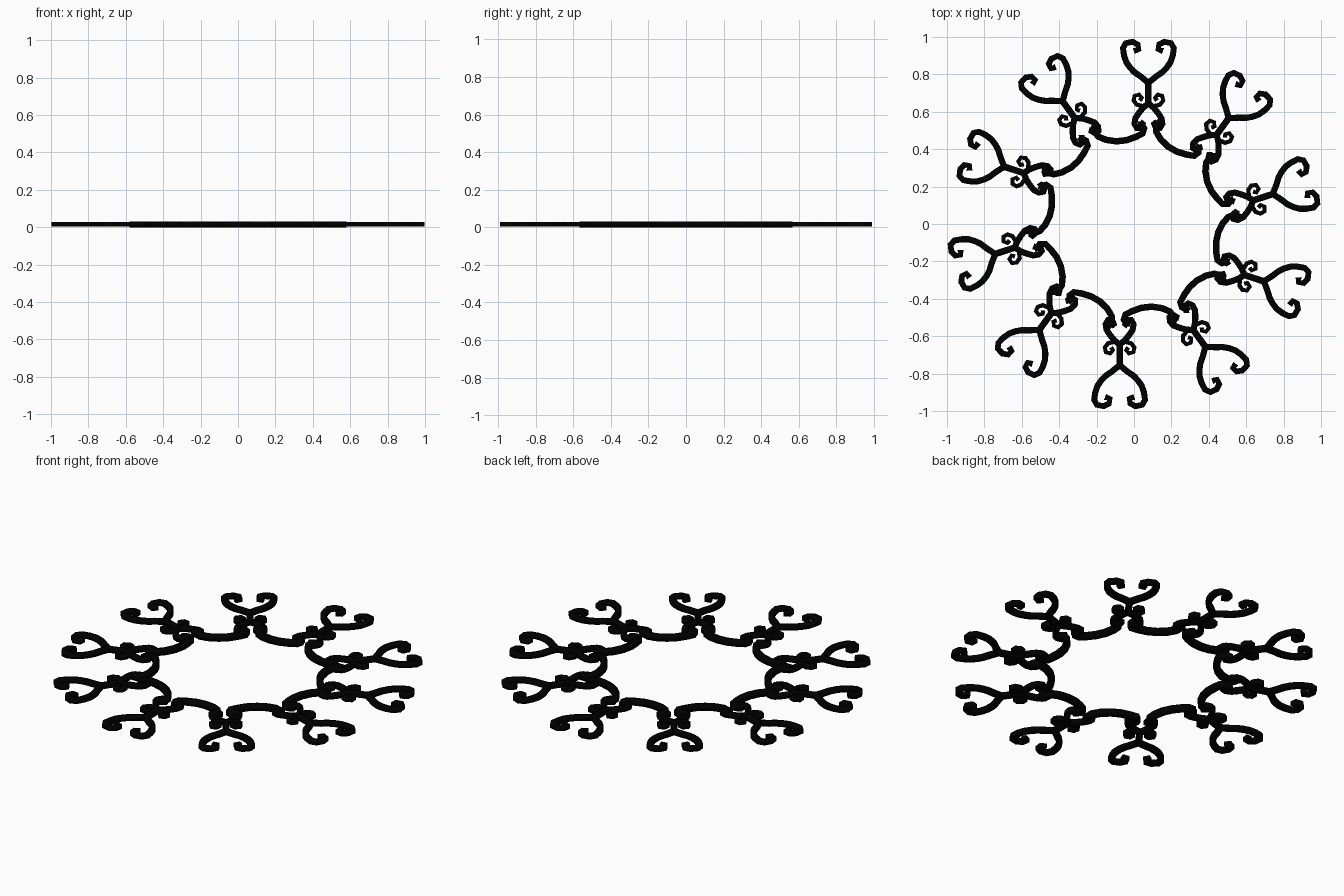
import bpy, math
from mathutils import Matrix, Vector

if "Cube" in bpy.data.objects:
    bpy.data.objects.remove(bpy.data.objects["Cube"])

COUNT = 10        # motifs around the ring
AXIS = 0.077      # x of the vertical axis of the top motif
MID_Z = 0.016

black = bpy.data.materials.new("black_iron")
black.diffuse_color = (0, 0, 0, 1)
black.use_nodes = True
black.node_tree.nodes["Principled BSDF"].inputs["Base Color"].default_value = black.diffuse_color


def bar_section(width, height):
    """Rectangular cross-section of a flat iron bar."""
    cu = bpy.data.curves.new("bar_section", 'CURVE')
    sp = cu.splines.new('POLY')
    sp.points.add(3)
    sp.use_cyclic_u = True
    for p, (a, b) in zip(sp.points, [(-1, -1), (1, -1), (1, 1), (-1, 1)]):
        p.co = (a * width / 2, b * height / 2, 0, 1)
    ob = bpy.data.objects.new("bar_section", cu)
    bpy.context.collection.objects.link(ob)
    ob.hide_render = True
    return ob


def scroll(name, paths, width, height):
    """Sweep a flat bar along each path and repeat it around the ring."""
    section = bar_section(width, height)
    cu = bpy.data.curves.new(name, 'CURVE')
    cu.dimensions = '3D'
    cu.twist_mode = 'Z_UP'
    cu.bevel_mode = 'OBJECT'
    cu.bevel_object = section
    cu.use_fill_caps = True
    for k in range(COUNT):
        rot = Matrix.Rotation(k * 2 * math.pi / COUNT, 3, 'Z')
        for path in paths:
            sp = cu.splines.new('POLY')
            sp.points.add(len(path) - 1)
            for p, (x, y) in zip(sp.points, path):
                p.co = (*(rot @ Vector((x, y, MID_Z))), 1)
    ob = bpy.data.objects.new(name, cu)
    bpy.context.collection.objects.link(ob)
    bpy.ops.object.select_all(action='DESELECT')
    ob.select_set(True)
    bpy.context.view_layer.objects.active = ob
    bpy.ops.object.convert(target='MESH')
    ob = bpy.context.object
    ob.data.materials.clear()
    ob.data.materials.append(black)
    bpy.data.objects.remove(section)
    return ob


def both(half):
    """Left and right copies of a half profile given as (offset, y)."""
    return [[(AXIS + s * d, y) for d, y in half] for s in (-1, 1)]


# open heart on the outside
scroll("outer_heart", both([
    (0, .755), (.043, .79), (.075, .812), (.098, .836), (.118, .865),
    (.130, .9), (.136, .94), (.121, .967), (.085, .974), (.057, .96),
    (.052, .934), (.078, .925)]), .033, .026)

# short stem joining both hearts
scroll("stem", [[(AXIS, .775), (AXIS, .63)]], .035, .026)

# pair of little curls beside the stem
scroll("small_curl", both([
    (.004, .635), (.03, .63), (.062, .638), (.079, .66), (.074, .685),
    (.05, .692), (.035, .675), (.046, .66)]), .024, .026)

# inner heart
scroll("inner_heart", both([
    (0, .645), (.028, .622), (.05, .595), (.07, .565), (.075, .535),
    (.062, .512), (.038, .512), (.028, .535), (.045, .545)]), .033, .026)

# inner ring of C scrolls linking neighbouring motifs
scroll("ring_scroll", [[
    (.022, .53), (.043, .533), (.055, .512), (.046, .484), (.01, .466),
    (-.04, .448), (-.095, .442), (-.15, .45), (-.192, .468), (-.218, .5),
    (-.213, .525), (-.19, .528)]], .035, .032)
